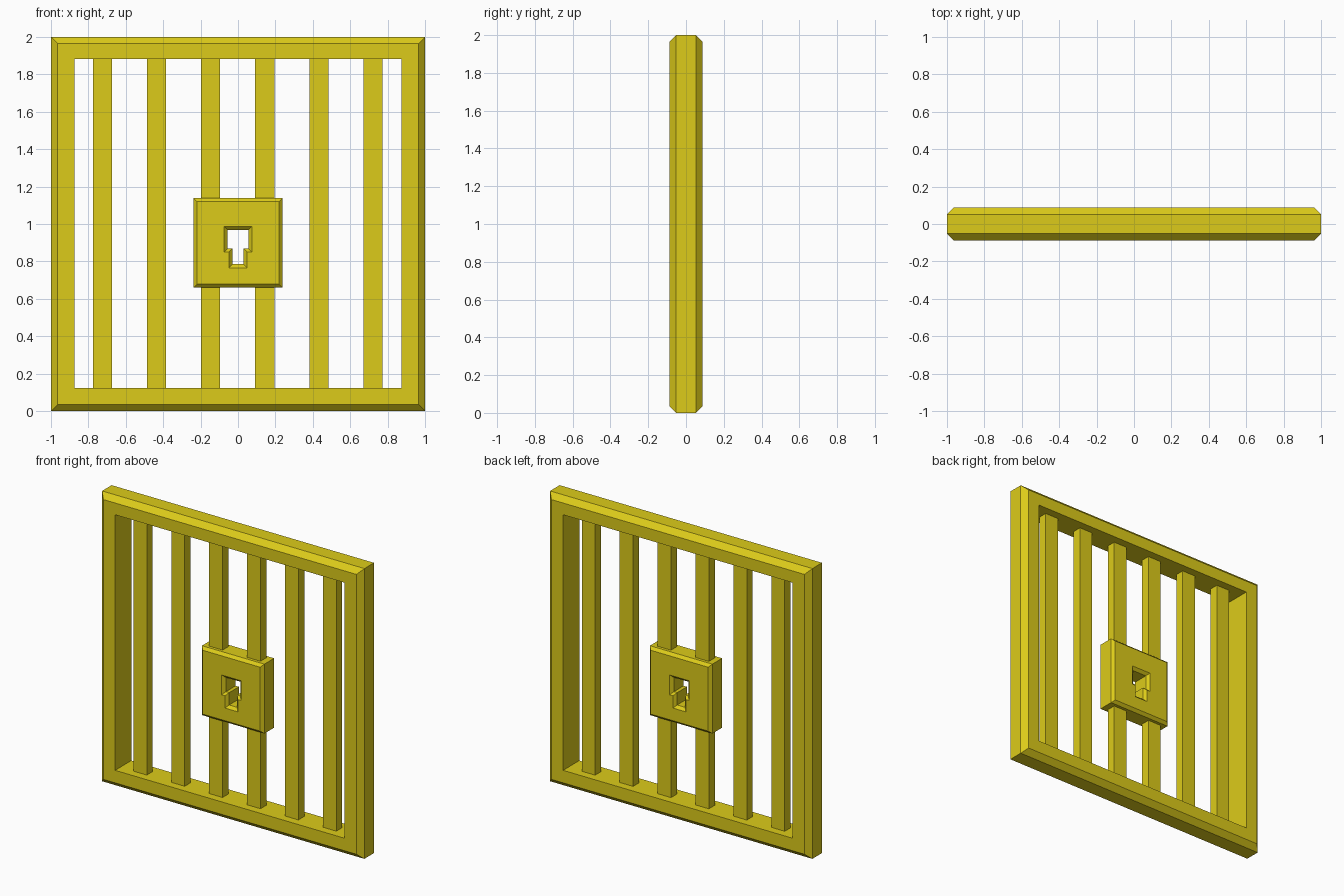
import bpy, bmesh

if "Cube" in bpy.data.objects:
    bpy.data.objects.remove(bpy.data.objects["Cube"])

gold = bpy.data.materials.new("gold")
gold.diffuse_color = (0.72, 0.60, 0.01, 1)
gold.use_nodes = True
gold.node_tree.nodes["Principled BSDF"].inputs["Base Color"].default_value = gold.diffuse_color


def finish(bm, name):
    bmesh.ops.recalc_face_normals(bm, faces=bm.faces)
    me = bpy.data.meshes.new(name)
    bm.to_mesh(me)
    bm.free()
    me.materials.append(gold)
    ob = bpy.data.objects.new(name, me)
    bpy.context.collection.objects.link(ob)
    return ob


def ring_loft(name, rings):
    """Join (y, [(x, z), ...]) outlines in a closed cycle, giving a solid with a hole."""
    bm = bmesh.new()
    loops = [[bm.verts.new((x, y, z)) for x, z in pts] for y, pts in rings]
    n = len(loops[0])
    for a, b in zip(loops, loops[1:] + loops[:1]):
        for i in range(n):
            j = (i + 1) % n
            bm.faces.new((a[i], a[j], b[j], b[i]))
    return finish(bm, name)


def mirrored(half):
    """Complete a left-hand outline (top to bottom) with its right-hand mirror."""
    return half + [(-x, z) for x, z in reversed(half)]


def rect(half_width, z0, z1):
    return mirrored([(-half_width, z1), (-half_width, z0)])


# Outer frame with chamfered outer edges
c, d = 0.036, 0.088
edge, face, opening = rect(1, 0, 2), rect(1 - c, c, 2 - c), rect(0.875, 0.122, 1.883)
ring_loft("frame", [(-d, face), (c - d, edge), (d - c, edge), (d, face),
                    (d, opening), (-d, opening)])

# Upright bars, ends sunk slightly into the frame
for i in range(6):
    x = -0.724 + i * 0.289
    bm = bmesh.new()
    bmesh.ops.create_cube(bm, size=1)
    bmesh.ops.scale(bm, vec=(0.102, 0.064, 1.80), verts=bm.verts)
    bmesh.ops.translate(bm, vec=(x, 0, 1.0), verts=bm.verts)
    finish(bm, f"bar_{i + 1}")


# Lock plate with a chamfered keyhole right through it
def plate(inset):
    x = -0.238 + inset
    return mirrored([(x, 1.138 - inset), (x, 0.86), (x, 0.76), (x, 0.66 + inset)])


def keyhole(grow):
    h, s, mid = -0.055 - grow, -0.03 - grow, 0.87 - grow
    return mirrored([(h, 0.968 + grow), (h, mid), (s, mid), (s, 0.785 - grow)])


c, d = 0.019, 0.072
ring_loft("lock_plate", [(-d, plate(c)), (c - d, plate(0)), (d - c, plate(0)), (d, plate(c)),
                         (d, keyhole(c)), (d - c, keyhole(0)),
                         (c - d, keyhole(0)), (-d, keyhole(c))])
